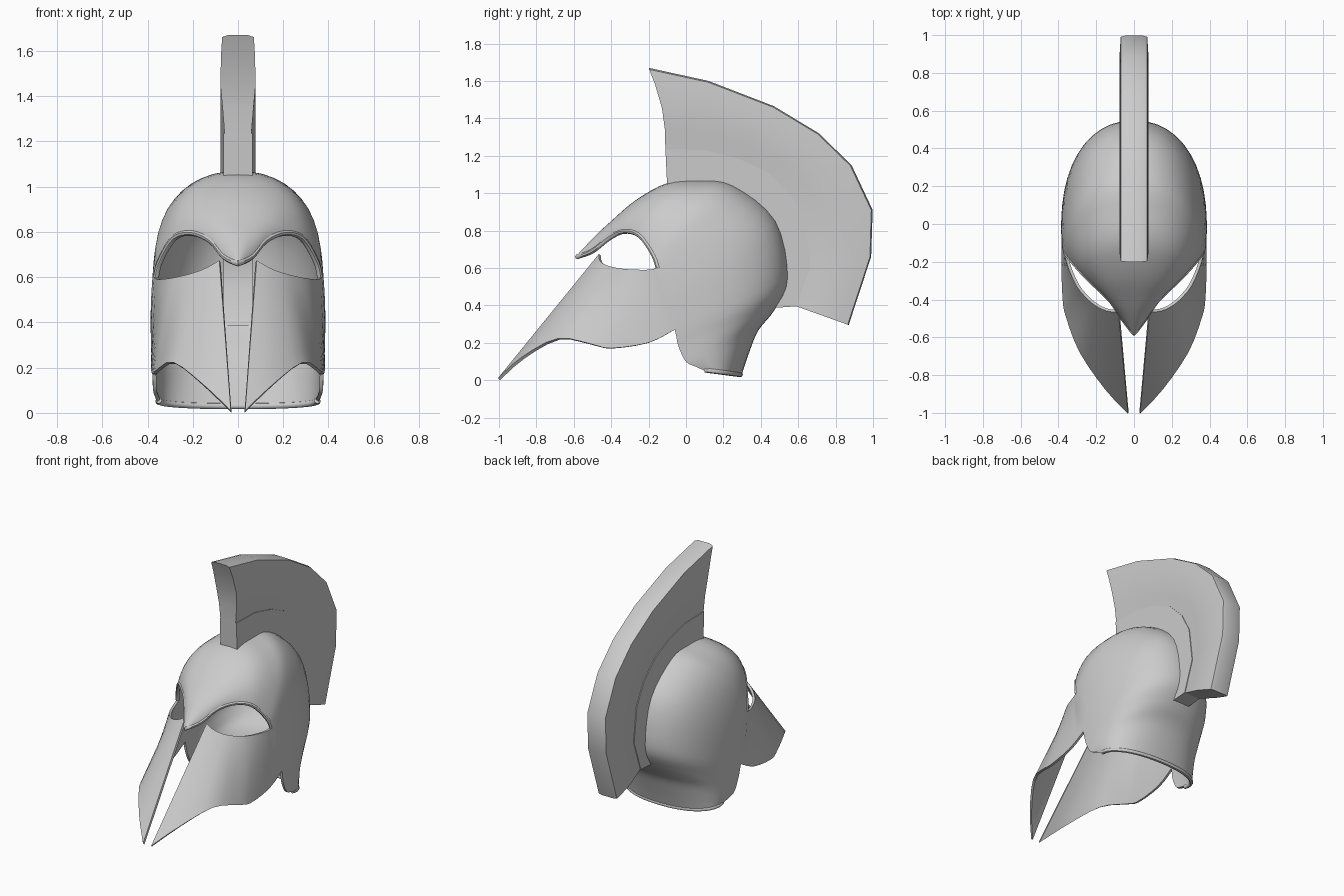
import bpy
import bmesh
import math
from mathutils import Vector

cube = bpy.data.objects.get("Cube")
if cube:
    bpy.data.objects.remove(cube, do_unlink=True)

metal = bpy.data.materials.new("plain_grey")
metal.use_nodes = True
metal.diffuse_color = (0.6, 0.6, 0.6, 1)
metal.node_tree.nodes["Principled BSDF"].inputs["Base Color"].default_value = (0.6, 0.6, 0.6, 1)


def smooth_path(keys, steps):
    """Catmull-Rom resampling that passes through every key point."""
    p = [Vector(k) for k in keys]
    p = [p[0]] + p + [p[-1]]
    out = []
    for a, b, c, d in zip(p, p[1:], p[2:], p[3:]):
        for k in range(steps):
            t = k / steps
            out.append(0.5 * (2 * b + (c - a) * t + (2 * a - 5 * b + 4 * c - d) * t * t
                              + (3 * b - a - 3 * c + d) * t ** 3))
    return out + [p[-1]]


def add_grid(bm, rows, wrap=False):
    verts = [[bm.verts.new(p) for p in row] for row in rows]
    n = len(rows[0])
    for r, q in zip(verts, verts[1:]):
        for j in range(n if wrap else n - 1):
            k = (j + 1) % n
            bm.faces.new((r[j], r[k], q[k], q[j]))
    return verts


def finish(obj, angle):
    """Apply modifiers, then shade."""
    bpy.ops.object.select_all(action='DESELECT')
    obj.select_set(True)
    bpy.context.view_layer.objects.active = obj
    for m in list(obj.modifiers):
        bpy.ops.object.modifier_apply(modifier=m.name)
    bpy.ops.object.shade_smooth_by_angle(angle=math.radians(angle))


def make_object(name, bm):
    bmesh.ops.remove_doubles(bm, verts=bm.verts, dist=0.0005)
    bmesh.ops.recalc_face_normals(bm, faces=bm.faces)
    mesh = bpy.data.meshes.new(name)
    bm.to_mesh(mesh)
    bm.free()
    mesh.materials.append(metal)
    obj = bpy.data.objects.new(name, mesh)
    bpy.context.collection.objects.link(obj)
    return obj


# Helmet shell: ribs sweep from the centre line to the lower edge
STEPS = 4
centre = [(-.58, .66), (-.48, .765), (-.4, .84), (-.265, .955), (-.1, 1.045), (.07, 1.06),
          (.25, 1.035), (.475, .85), (.54, .55), (.47, .385), (.38, .27), (.33, .15), (.29, .03)]
edge = [(0, -.58, .66), (.06, -.5, .69), (.12, -.41, .76), (.2, -.33, .795), (.28, -.25, .775),
        (.34, -.18, .68), (.362, -.15, .6), (.375, -.11, .43), (.375, -.06, .27),
        (.37, -.04, .18), (.367, 0, .1), (.36, .05, .075), (.35, .1, .055)]
centre_line = smooth_path([(0, y, z) for y, z in centre], STEPS)
edge_line = smooth_path(edge, STEPS)


def rib(c, e, count=12):
    pts = []
    for k in range(count + 1):
        s = k / count
        t = s * math.pi / 2
        p = c.lerp(e, 1 - math.cos(t))
        p.x = max(e.x, 0) * (math.sin(t) ** .9 + .05 * math.sin(math.pi * s))
        pts.append(p)
    return pts


ribs = [rib(c, e) for c, e in zip(centre_line, edge_line)]
bm = bmesh.new()
add_grid(bm, ribs)

# Cheek guard: ruled between its upper and lower edges, joined to the shell
cheek_top = smooth_path([(.08, -.46, .67), (.14, -.455, .635), (.21, -.42, .61), (.28, -.35, .595),
                         (.32, -.28, .59), (.35, -.2, .59), (.362, -.15, .6)], 3)
cheek_low = smooth_path([(.03, -1, .005), (.15, -.87, .12), (.28, -.68, .22), (.35, -.5, .19),
                         (.37, -.4, .17), (.377, -.2, .2), (.375, -.06, .27)], 3)
root = edge_line[6 * STEPS:8 * STEPS + 1]
rows = []
for k, r in enumerate(root):
    f = k / (len(root) - 1)
    rows.append([a.lerp(b, f) for a, b in zip(cheek_top, cheek_low)][:-1] + [r])
add_grid(bm, rows)

shell = make_object("helmet_shell", bm)
mirror = shell.modifiers.new("mirror", 'MIRROR')
mirror.merge_threshold = 0.001
thick = shell.modifiers.new("thickness", 'SOLIDIFY')
thick.thickness = 0.016
thick.offset = 0
finish(shell, 45)


# Rolled rims along the brow and the neck guard
def rim(name, half, radius):
    other = [Vector((-p.x, p.y, p.z)) for p in half]
    path = other[:0:-1] + list(half)
    curve = bpy.data.curves.new(name, 'CURVE')
    curve.dimensions = '3D'
    curve.bevel_depth = radius
    curve.bevel_resolution = 2
    curve.use_fill_caps = True
    spline = curve.splines.new('POLY')
    spline.points.add(len(path) - 1)
    for point, p in zip(spline.points, path):
        point.co = (*p, 1)
    curve.materials.append(metal)
    obj = bpy.data.objects.new(name, curve)
    bpy.context.collection.objects.link(obj)
    bpy.ops.object.select_all(action='DESELECT')
    obj.select_set(True)
    bpy.context.view_layer.objects.active = obj
    bpy.ops.object.convert(target='MESH')
    finish(bpy.context.view_layer.objects.active, 45)


rim("brow_rim", edge_line[:6 * STEPS + 1], 0.013)
rim("neck_rim", ribs[-1], 0.014)


# Crest parts: a cross-section carried along inner and outer outlines
def crest(name, inner, outer, section, bend=0):
    ring = section + [(-x, f) for x, f in reversed(section)]
    rows = []
    for i, (a, b) in enumerate(zip(inner, outer)):
        a, b = Vector((0, *a)), Vector((0, *b))
        row = []
        for x, f in ring:
            p = a.lerp(b, f)
            p.x = x
            if i == 0:
                p.y += bend * math.sin(math.pi * f)
            row.append(p)
        rows.append(row)
    bm = bmesh.new()
    verts = add_grid(bm, rows, wrap=True)
    n = len(ring)
    for r in (verts[0], verts[-1]):
        for j in range(len(section) - 1):
            bm.faces.new((r[j], r[j + 1], r[n - 2 - j], r[n - 1 - j]))
    finish(make_object(name, bm), 40)


socket_in = [(-.1, 1.02), (.07, 1.02), (.23, 1.0), (.36, .93), (.45, .83),
             (.505, .71), (.51, .55), (.45, .385)]
socket_out = [(-.11, 1.235), (.1, 1.23), (.28, 1.185), (.44, 1.11), (.56, .99),
              (.635, .85), (.665, .61), (.59, .395)]
plume_out = [(-.2, 1.67), (.12, 1.6), (.47, 1.465), (.71, 1.32), (.885, 1.15),
             (.998, .91), (.99, .66), (.87, .295)]
crest("crest_socket", socket_in, socket_out, [(.064, 0), (.064, 1)])
crest("crest_plume", socket_out, plume_out,
      [(.058, -.03), (.068, .25), (.078, .5), (.075, .8), (.07, .98), (.045, 1)], .027)
